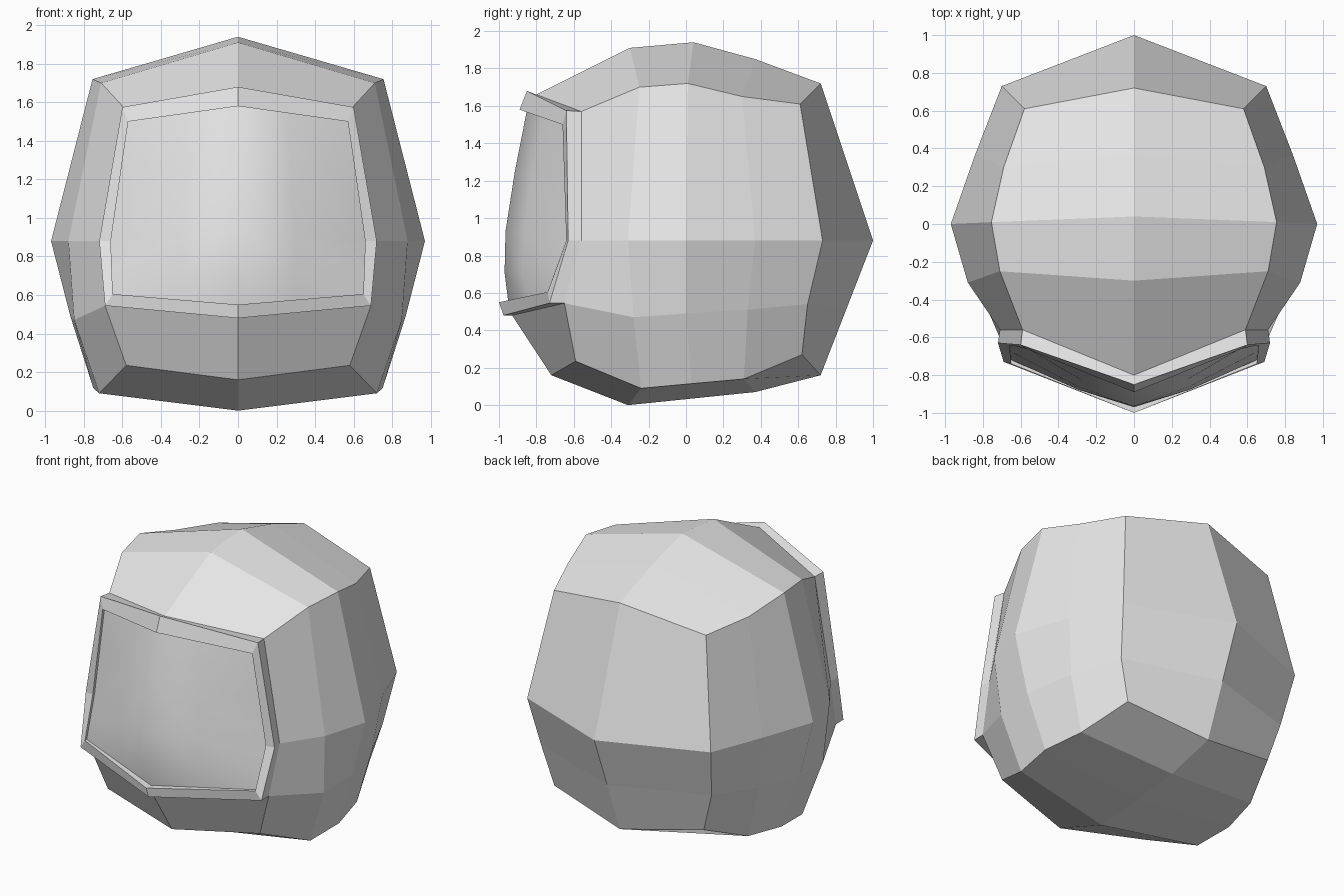
import bpy
import bmesh
import math
from mathutils import Vector

cube = bpy.data.objects.get("Cube")
if cube:
    bpy.data.objects.remove(cube, do_unlink=True)

GREY = (0.8, 0.8, 0.8, 1.0)
grey = bpy.data.materials.new("plain_grey")
grey.use_nodes = True
grey.diffuse_color = GREY
grey.node_tree.nodes["Principled BSDF"].inputs["Base Color"].default_value = GREY


def bridge(bm, rows, closed=False):
    """Join neighbouring rows of vertices with quads."""
    pairs = list(zip(rows, rows[1:]))
    if closed:
        pairs.append((rows[-1], rows[0]))
    for a, b in pairs:
        for i in range(len(a) - 1):
            bm.faces.new((a[i], a[i + 1], b[i + 1], b[i]))


def add_rows(bm, rows):
    return [[bm.verts.new(p) for p in row] for row in rows]


def finish(name, bm):
    """Turn the left half into a mirrored object."""
    mesh = bpy.data.meshes.new(name)
    bm.to_mesh(mesh)
    bm.free()
    mesh.materials.append(grey)
    obj = bpy.data.objects.new(name, mesh)
    bpy.context.collection.objects.link(obj)
    mirror = obj.modifiers.new("mirror", 'MIRROR')
    mirror.use_clip = True
    return obj


# Half sections of the shell, front to back, each from crown to underside
sections = [
    [(0, -.80, 1.66), (.59, -.56, 1.57), (.71, -.56, .88),
     (.69, -.65, .545), (.58, -.59, .235), (0, -.72, .16)],
    [(0, -.30, 1.91), (.71, -.25, 1.70), (.88, -.31, .88),
     (.85, -.28, .47), (.72, -.24, .09), (0, -.31, 0)],
    [(0, .04, 1.94), (.755, .01, 1.72), (.97, 0, .88),
     (.87, 0, .49), (.75, .03, .115), (0, .03, .035)],
    [(0, .37, 1.85), (.69, .30, 1.65), (.84, .37, .88),
     (.79, .33, .51), (.69, .31, .14), (0, .37, .07)],
    [(0, .72, 1.72), (.58, .61, 1.61), (.70, .73, .88),
     (.65, .65, .54), (.57, .62, .27), (0, .72, .16)],
]
chin_top = (0, -.93, .48)

# Helmet shell with an open face
bm = bmesh.new()
rows = add_rows(bm, sections)
bridge(bm, rows)

# Back of the shell, closed against the centre line
back = rows[-1]
back_mid = bm.verts.new((0, 1.0, .88))
back_low = bm.verts.new((0, .86, .52))
bridge(bm, [back[1:5], [back[0], back_mid, back_low, back[5]]])

# Chin below the face opening
front = rows[0]
bm.faces.new((front[3], front[4], front[5], bm.verts.new(chin_top)))
bmesh.ops.recalc_face_normals(bm, faces=bm.faces)
finish("helmet_shell", bm)

# Frame around the face opening, with a raised front lip
rear = [Vector(p) for p in sections[0][:4]] + [Vector(chin_top)]
lip = [Vector(p) for p in ((0, -.85, 1.68), (.60, -.64, 1.575), (.72, -.63, .88),
                           (.69, -.73, .545), (0, -.975, .48))]
inner = [Vector(p) for p in ((0, -.89, 1.58), (.57, -.66, 1.50), (.66, -.64, .88),
                             (.65, -.74, .605), (0, -1.0, .55))]
inner_rear = [p + Vector((0, .08, 0)) for p in inner]
bm = bmesh.new()
bridge(bm, add_rows(bm, [rear, lip, inner, inner_rear]), closed=True)
bmesh.ops.recalc_face_normals(bm, faces=bm.faces)
finish("visor_frame", bm)

# Visor bulging out between the frame sides
recess = Vector((0, .02, 0))
top_corner, side, low_corner = (p + recess for p in inner[1:4])
edge = [top_corner, top_corner.lerp(side, .5), side,
        side.lerp(low_corner, .55), low_corner]
centre = [Vector((0, y, z)) for y, z in ((-.85, 1.58), (-.915, 1.25), (-.965, .93),
                                         (-.97, .71), (-.95, .55))]
bulge = (0, .04, .05, .04, 0)
grid = []
for mid, out, push in zip(centre, edge, bulge):
    grid.append([mid, mid.lerp(out, .45) - Vector((0, push, 0)), out])
bm = bmesh.new()
bridge(bm, add_rows(bm, grid))
bm.normal_update()
if sum(f.normal.y for f in bm.faces) > 0:
    bmesh.ops.reverse_faces(bm, faces=bm.faces)
visor = finish("visor", bm)

# Soften only the shallow bends of the visor
bpy.ops.object.select_all(action='DESELECT')
visor.select_set(True)
bpy.context.view_layer.objects.active = visor
bpy.ops.object.shade_smooth_by_angle(angle=math.radians(15))
